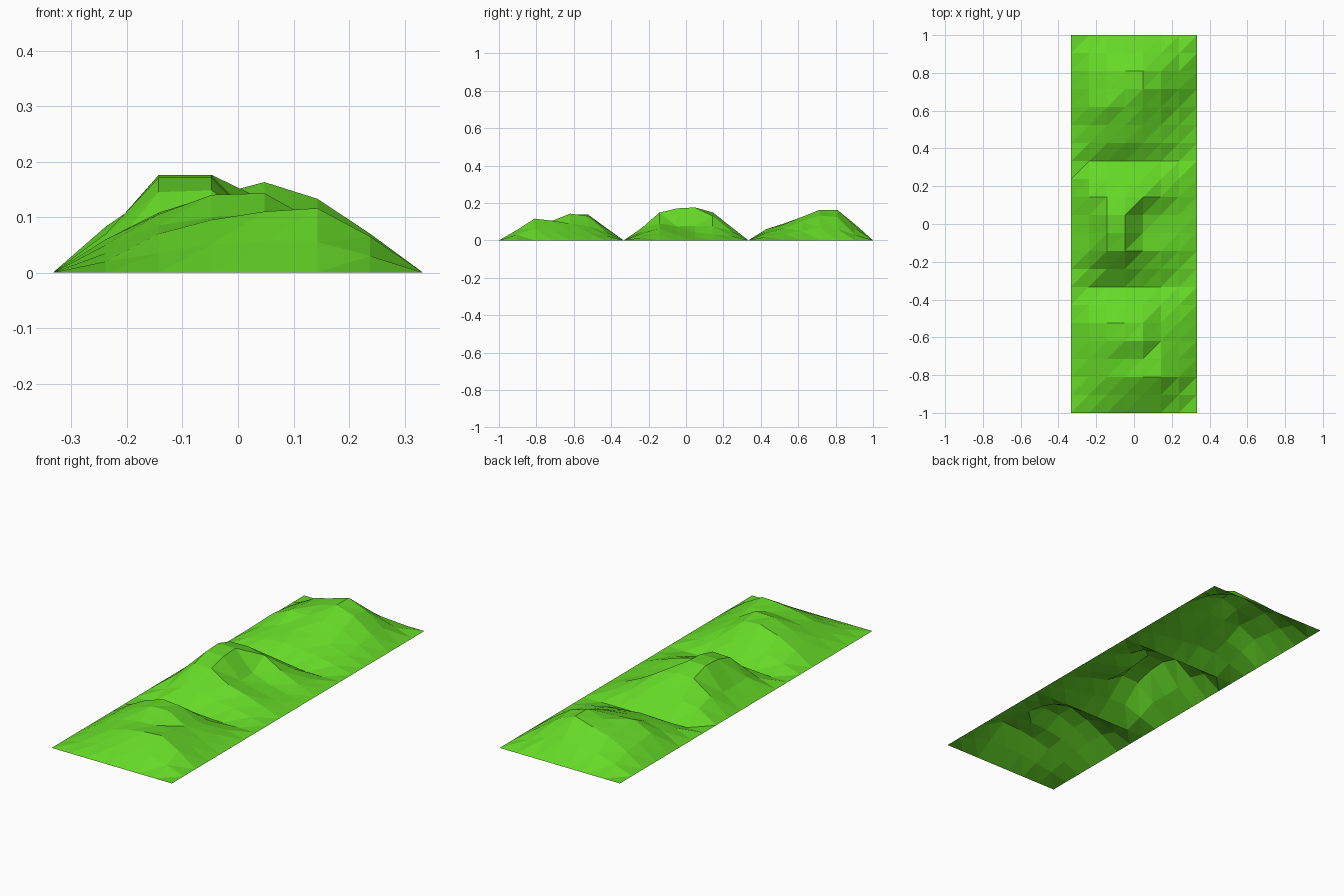
import bpy, bmesh

if "Cube" in bpy.data.objects:
    bpy.data.objects.remove(bpy.data.objects["Cube"])

SIZE = 2 / 3          # width of one square tile
N = 7                 # cells along each tile side

# Interior heights in millimetres-style units (1/1000); rows run front to back.
FRONT = [(20, 35, 50, 55, 55, 30),
         (35, 70, 95, 110, 116, 65),
         (50, 85, 100, 105, 105, 55),
         (60, 105, 140, 143, 90, 45),
         (60, 108, 138, 130, 75, 40),
         (30, 55, 68, 65, 45, 25)]
MIDDLE = [(30, 65, 65, 45, 35, 15),
          (70, 145, 148, 90, 65, 33),
          (65, 171, 171, 75, 50, 27),
          (68, 176, 176, 78, 45, 22),
          (83, 148, 150, 130, 75, 32),
          (60, 75, 75, 75, 52, 25)]
BACK = [(35, 55, 60, 50, 40, 20),
        (55, 82, 90, 85, 65, 35),
        (82, 125, 120, 125, 100, 50),
        (72, 117, 138, 163, 133, 70),
        (60, 110, 135, 163, 125, 60),
        (35, 65, 80, 85, 65, 30)]

grass = bpy.data.materials.new("grass")
grass.diffuse_color = (0.13, 0.70, 0.02, 1)
grass.use_nodes = True
grass.node_tree.nodes["Principled BSDF"].inputs["Base Color"].default_value = grass.diffuse_color


def hill_tile(name, cy, heights):
    """Open low-poly terrain sheet whose border lies on the ground."""
    bm = bmesh.new()
    step = SIZE / N
    grid = []
    for j in range(N + 1):
        row = []
        for i in range(N + 1):
            inside = 0 < i < N and 0 < j < N
            z = heights[j - 1][i - 1] / 1000 if inside else 0
            row.append(bm.verts.new((i * step - SIZE / 2,
                                     cy + j * step - SIZE / 2, z)))
        grid.append(row)
    # two triangles per cell, all split along the same diagonal
    for j in range(N):
        for i in range(N):
            a, b = grid[j][i], grid[j][i + 1]
            c, d = grid[j + 1][i + 1], grid[j + 1][i]
            bm.faces.new((a, b, c))
            bm.faces.new((a, c, d))
    mesh = bpy.data.meshes.new(name)
    bm.to_mesh(mesh)
    bm.free()
    mesh.materials.append(grass)
    bpy.context.collection.objects.link(bpy.data.objects.new(name, mesh))


# three hills in a row
hill_tile("front_hill", -SIZE, FRONT)
hill_tile("middle_hill", 0, MIDDLE)
hill_tile("back_hill", SIZE, BACK)
